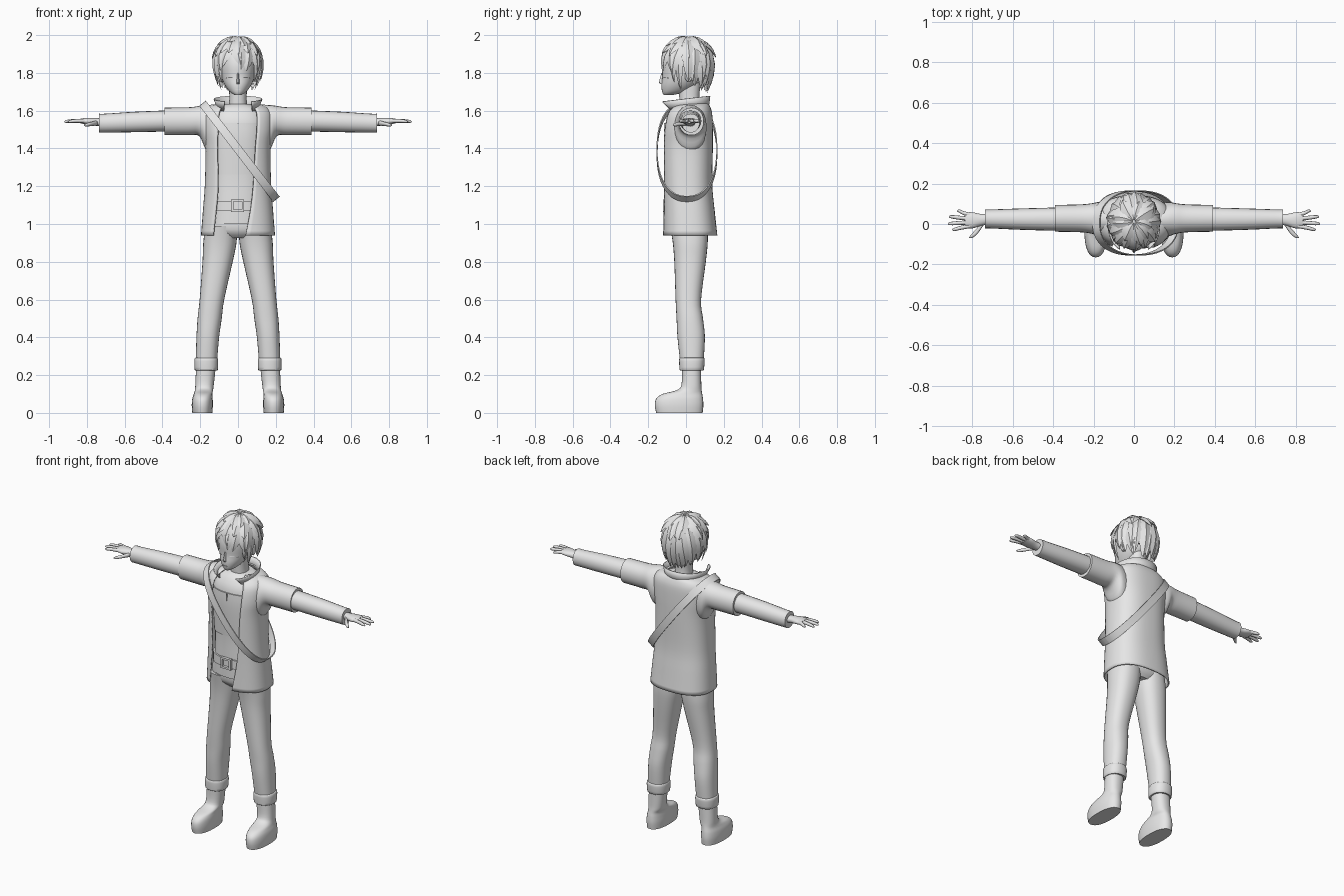
import bpy, bmesh, math, random
from mathutils import Vector

random.seed(4)
grey = bpy.data.materials.new("light grey")
grey.diffuse_color = (0.8, 0.8, 0.8, 1)


def build(name, lofts, closed=True, caps=True, angle=40, thick=0):
    """Skin one or more lists of rings into a single object."""
    bm = bmesh.new()
    for rings in lofts:
        vs = [[bm.verts.new(p) for p in ring] for ring in rings]
        n = len(vs[0])
        for a, b in zip(vs, vs[1:]):
            for i in range(n if closed else n - 1):
                j = (i + 1) % n
                bm.faces.new((a[i], a[j], b[j], b[i]))
        if caps and closed:
            bm.faces.new(vs[0])
            bm.faces.new(vs[-1])
    bmesh.ops.recalc_face_normals(bm, faces=bm.faces)
    me = bpy.data.meshes.new(name)
    bm.to_mesh(me)
    bm.free()
    me.materials.append(grey)
    ob = bpy.data.objects.new(name, me)
    bpy.context.collection.objects.link(ob)
    if thick:
        m = ob.modifiers.new("thickness", 'SOLIDIFY')
        m.thickness, m.offset = thick, 0
    bpy.ops.object.select_all(action='DESELECT')
    ob.select_set(True)
    bpy.context.view_layer.objects.active = ob
    bpy.ops.object.shade_smooth_by_angle(angle=math.radians(angle))
    return ob


def refine(rows, k=4):
    """Smooth interpolation between rows of section values."""
    out = []
    for i in range(len(rows) - 1):
        p0, p1, p2 = rows[max(i - 1, 0)], rows[i], rows[i + 1]
        p3 = rows[min(i + 2, len(rows) - 1)]
        for s in range(k):
            t = s / k
            out.append([0.5 * (2 * b + (c - a) * t + (2 * a - 5 * b + 4 * c - d) * t * t
                               + (3 * b - a - 3 * c + d) * t ** 3)
                        for a, b, c, d in zip(p0, p1, p2, p3)])
    return out + [list(rows[-1])]


def sup(t, n):
    c, s = math.cos(t), math.sin(t)
    return math.copysign(abs(c) ** (2 / n), c), math.copysign(abs(s) ** (2 / n), s)


def level(z, cx, rx, y0, y1, n=2.3, t0=0.0, t1=None, count=28, slope=0.0):
    """Horizontal section; a given t1 makes it an open arc."""
    div = count if t1 is None else count - 1
    end = t0 + 2 * math.pi if t1 is None else t1
    ring = []
    for i in range(count):
        c, s = sup(t0 + (end - t0) * i / div, n)
        y = (y0 + y1) / 2 + s * (y1 - y0) / 2
        ring.append(Vector((cx + c * rx, y, z + slope * y)))
    return ring


def column(rows, s=1, n=2.3, k=4):
    return [level(r[0], s * r[1], r[2], r[3], r[4], n) for r in refine(rows, k)]


def opened(z, rx, y0, y1, left, right, n=2.5, slope=0.0):
    """Section open at the front between x = left and x = right."""
    a = math.acos(min(0.99, right / rx) ** (n / 2))
    b = math.acos(min(0.99, -left / rx) ** (n / 2))
    return level(z, 0, rx, y0, y1, n, -a, math.pi + b, 44, slope)


def limb(rows, s=1, n=2.1, k=4, count=16):
    """Sections across x: (x, y, z, half depth, half height)."""
    rings = []
    for x, y, z, ry, rz in refine(rows, k):
        pts = [sup(2 * math.pi * i / count, n) for i in range(count)]
        rings.append([Vector((s * x, y + c * ry, z + d * rz)) for c, d in pts])
    return rings


def box(x0, x1, y0, y1, z0, z1):
    return [[Vector(p) for p in ((x0, y0, z), (x1, y0, z), (x1, y1, z), (x0, y1, z))] for z in (z0, z1)]


# Trousers, cuffs and boots
hips = column([(0.925, 0, 0.10, -0.05, 0.09), (0.97, 0, 0.168, -0.085, 0.115), (1.08, 0, 0.155, -0.085, 0.11)])
legs, cuffs, boots = [hips], [], []
for s in (-1, 1):
    legs.append(column([(0.99, 0.088, 0.085, -0.085, 0.115), (0.90, 0.096, 0.088, -0.07, 0.115),
                        (0.80, 0.108, 0.080, -0.062, 0.105), (0.60, 0.138, 0.065, -0.055, 0.08),
                        (0.50, 0.150, 0.064, -0.05, 0.09), (0.40, 0.160, 0.060, -0.045, 0.10),
                        (0.26, 0.168, 0.056, -0.03, 0.092)], s))
    cuffs.append(column([(0.226, 0.168, 0.056, -0.028, 0.088), (0.228, 0.168, 0.061, -0.034, 0.094),
                         (0.26, 0.168, 0.063, -0.036, 0.098), (0.286, 0.168, 0.062, -0.036, 0.099),
                         (0.292, 0.168, 0.057, -0.03, 0.094)], s, k=2))
    boots.append(column([(0, 0.189, 0.053, -0.158, 0.088), (0.04, 0.189, 0.056, -0.165, 0.092),
                         (0.075, 0.188, 0.054, -0.158, 0.09), (0.10, 0.185, 0.049, -0.125, 0.086),
                         (0.12, 0.18, 0.048, -0.05, 0.083), (0.15, 0.177, 0.049, -0.024, 0.081),
                         (0.24, 0.17, 0.052, -0.022, 0.08)], s))
build("trousers", legs)
build("trouser_cuffs", cuffs)
build("boots", boots)

# Shirt, vest and belt
build("shirt", [column([(1.0, 0, 0.150, -0.098, 0.115), (1.1, 0, 0.143, -0.098, 0.11), (1.25, 0, 0.140, -0.096, 0.105),
                        (1.45, 0, 0.148, -0.105, 0.11), (1.55, 0, 0.148, -0.10, 0.11),
                        (1.61, 0, 0.12, -0.068, 0.105), (1.635, 0, 0.065, -0.035, 0.095)])])
build("vest", [column([(1.262, 0, 0.143, -0.102, 0.105), (1.45, 0, 0.15, -0.112, 0.11),
                       (1.535, 0, 0.15, -0.109, 0.11)])])
build("vest_seam", [box(-0.003, 0.003, -0.116, -0.106, 1.49, 1.535)])
build("belt", [column([(1.068, 0, 0.151, -0.107, 0.117), (1.122, 0, 0.151, -0.107, 0.117)], k=1)])
bx = [(-0.037, 0.033, 1.064, 1.076), (-0.037, 0.033, 1.118, 1.13),
      (-0.037, -0.025, 1.076, 1.118), (0.021, 0.033, 1.076, 1.118)]
build("buckle", [box(a, b, -0.122, -0.104, c, d) for a, b, c, d in bx])

# Open coat with sleeves and a flared collar
coat = refine([(0.94, 0.192, -0.118, 0.162, -0.13, 0.04), (1.07, 0.182, -0.118, 0.148, -0.115, 0.065),
               (1.2, 0.172, -0.12, 0.136, -0.105, 0.08), (1.4, 0.168, -0.126, 0.138, -0.108, 0.092),
               (1.5, 0.18, -0.122, 0.138, -0.105, 0.1), (1.58, 0.178, -0.105, 0.135, -0.1, 0.1),
               (1.618, 0.15, -0.075, 0.125, -0.085, 0.085), (1.635, 0.10, -0.045, 0.115, -0.07, 0.07)])
build("coat_body", [[opened(*r) for r in coat]], closed=False, thick=0.008)
build("coat_sleeves", [limb([(0.12, 0.02, 1.50, 0.08, 0.132), (0.17, 0.024, 1.512, 0.085, 0.118),
                             (0.205, 0.027, 1.545, 0.076, 0.08), (0.26, 0.028, 1.544, 0.069, 0.074),
                             (0.39, 0.028, 1.543, 0.066, 0.073)], s, count=24) for s in (-1, 1)])
collar = [opened(1.605, 0.105, -0.10, 0.118, -0.075, 0.075, 2.2, 0.09),
          opened(1.632, 0.115, -0.122, 0.122, -0.073, 0.073, 2.2, 0.1),
          opened(1.663, 0.126, -0.143, 0.126, -0.07, 0.07, 2.2, 0.12)]
build("collar", [collar], closed=False, thick=0.006)

# Shirt sleeves and hands
build("shirt_sleeves", [limb([(0.36, 0.024, 1.546, 0.058, 0.056), (0.55, 0.024, 1.54, 0.053, 0.054),
                              (0.70, 0.025, 1.534, 0.047, 0.05), (0.735, 0.025, 1.534, 0.047, 0.05)], s, count=20)
                        for s in (-1, 1)])
tips = [(0.875, 0.064), (0.915, 0.036), (0.92, 0.002), (0.90, -0.027)]
hands = []
for s in (-1, 1):
    hands.append(limb([(0.72, 0.024, 1.537, 0.026, 0.022), (0.76, 0.02, 1.541, 0.03, 0.02),
                       (0.80, 0.018, 1.544, 0.04, 0.018), (0.835, 0.02, 1.545, 0.036, 0.012)], s))
    for i, (tx, ty) in enumerate(tips):
        by = 0.044 - 0.018 * i
        hands.append(limb([(0.81, by, 1.546, 0.0105, 0.011), (0.5 * (0.81 + tx), (by + ty) / 2, 1.546, 0.01, 0.01),
                           (tx - 0.012, ty, 1.543, 0.008, 0.008), (tx, ty, 1.541, 0.002, 0.002)], s, k=3, count=8))
    hands.append(limb([(0.745, 0.005, 1.535, 0.014, 0.014), (0.775, -0.035, 1.53, 0.016, 0.011),
                       (0.80, -0.058, 1.525, 0.011, 0.009), (0.815, -0.067, 1.522, 0.002, 0.003)], s, k=3, count=8))
build("hands", hands, angle=60)

# Shoulder strap looping around the body
d = Vector((0.385, 0, -0.5)).normalized()
across = d.cross(Vector((0, 1, 0)))
ring = []
for i in range(65):
    c, e = sup(2 * math.pi * i / 64, 2.3)
    out = (d * c * 0.6 + Vector((0, e, 0))).normalized() * 0.003
    p = Vector((0.008, 0.005, 1.385)) + d * c * 0.318 + Vector((0, e * 0.158, 0))
    ring.append([p + across * a + out * b for a, b in ((0.022, 1), (-0.022, 1), (-0.022, -1), (0.022, -1))])
build("strap", [ring], caps=False)

# Head, neck and facial features
build("neck", [column([(1.58, 0, 0.055, -0.03, 0.085), (1.66, 0, 0.046, -0.035, 0.07), (1.76, 0, 0.05, -0.04, 0.08)])])
build("head", [column([(1.683, 0, 0.018, -0.118, -0.07), (1.70, 0, 0.044, -0.126, 0.0), (1.735, 0, 0.07, -0.13, 0.06),
                       (1.78, 0, 0.088, -0.126, 0.10), (1.85, 0, 0.097, -0.127, 0.12),
                       (1.92, 0, 0.09, -0.10, 0.115), (1.97, 0, 0.04, -0.03, 0.06)], n=2.1)])
build("nose", [[level(1.74, 0, 0.009, -0.136, -0.115, 2, count=8), level(1.749, 0, 0.008, -0.144, -0.115, 2, count=8),
                level(1.80, 0, 0.004, -0.13, -0.115, 2, count=8)]])
build("mouth", [box(-0.013, 0.013, -0.1315, -0.12, 1.712, 1.715)])
build("eyelids", [limb([(0.02, -0.121, z, 0.003, 0.002), (0.042, -0.111, z + 0.004, 0.004, 0.003),
                        (0.066, -0.089, z - 0.001, 0.003, 0.002)], s, count=8)
                  for s in (-1, 1) for z in (1.772, 1.803)])
build("ears", [limb([(0.08, 0.01, 1.785, 0.018, 0.03), (0.098, 0.016, 1.788, 0.02, 0.034),
                     (0.104, 0.02, 1.79, 0.012, 0.022)], s) for s in (-1, 1)])


# Hair: a cap with layers of pointed locks
def scalp(az, th, r):
    sn = math.sin(th)
    if th < math.pi / 2:
        h, z = sn, 0.135 * math.cos(th)
    else:
        h, z = 1 - 0.5 * (1 - sn), -0.135 * (th - math.pi / 2) / math.radians(60)
    return Vector((0.122 * h * r * math.cos(az), 0.012 + 0.132 * h * r * math.sin(az), 1.85 + z * r))


def hairline(az):
    return math.radians(100 + 50 * (1 + math.sin(az)) / 2)


def lock(az, th0, th1, w, lift, swirl):
    rings = []
    for f, k in ((0, 0.5), (0.2, 0.9), (0.45, 1), (0.7, 0.75), (0.88, 0.4), (1, 0.03)):
        a = az + swirl * f
        p = scalp(a, th0 + (th1 - th0) * f, 1 + lift * f * f)
        side = Vector((-math.sin(a), math.cos(a), 0)) * w * k
        out = (p - Vector((0, 0.012, 1.85))).normalized() * w * k * 0.38
        rings.append([p + side, p + out, p - side, p - out])
    return rings


cap = [[scalp(2 * math.pi * i / 32, (hairline(2 * math.pi * i / 32) - math.radians(22)) * f, 0.98)
        for i in range(32)] for f in [0.02 + 0.98 * j / 10 for j in range(11)]]
build("hair_cap", [cap])
locks = []
for count, t0, t1, w, lift in ((9, 4, 50, 0.034, 0.14), (14, 22, 76, 0.036, 0.14), (18, 48, None, 0.032, 0.07)):
    for i in range(count):
        az = 2 * math.pi * (i + random.uniform(-0.25, 0.25)) / count
        end = hairline(az) if t1 is None else math.radians(t1)
        locks.append(lock(az, math.radians(t0), end + random.uniform(-0.12, 0.1), w * random.uniform(0.85, 1.15),
                          lift * random.uniform(0.6, 1.3), random.uniform(-0.25, 0.3)))
for i in range(9):  # nape
    locks.append(lock(math.radians(10 + 20 * i), 1.5, math.radians(140 + 14 * math.sin(i * math.pi / 8)),
                      0.026, 0.06, random.uniform(-0.2, 0.2)))
for s in (-1, 1):  # locks beside the face
    for off, end in ((22, 150), (38, 132)):
        locks.append(lock(math.radians(-90 + s * (90 - off)), 1.1, math.radians(end), 0.02, 0.04, 0))
build("hair_locks", locks, angle=30)
